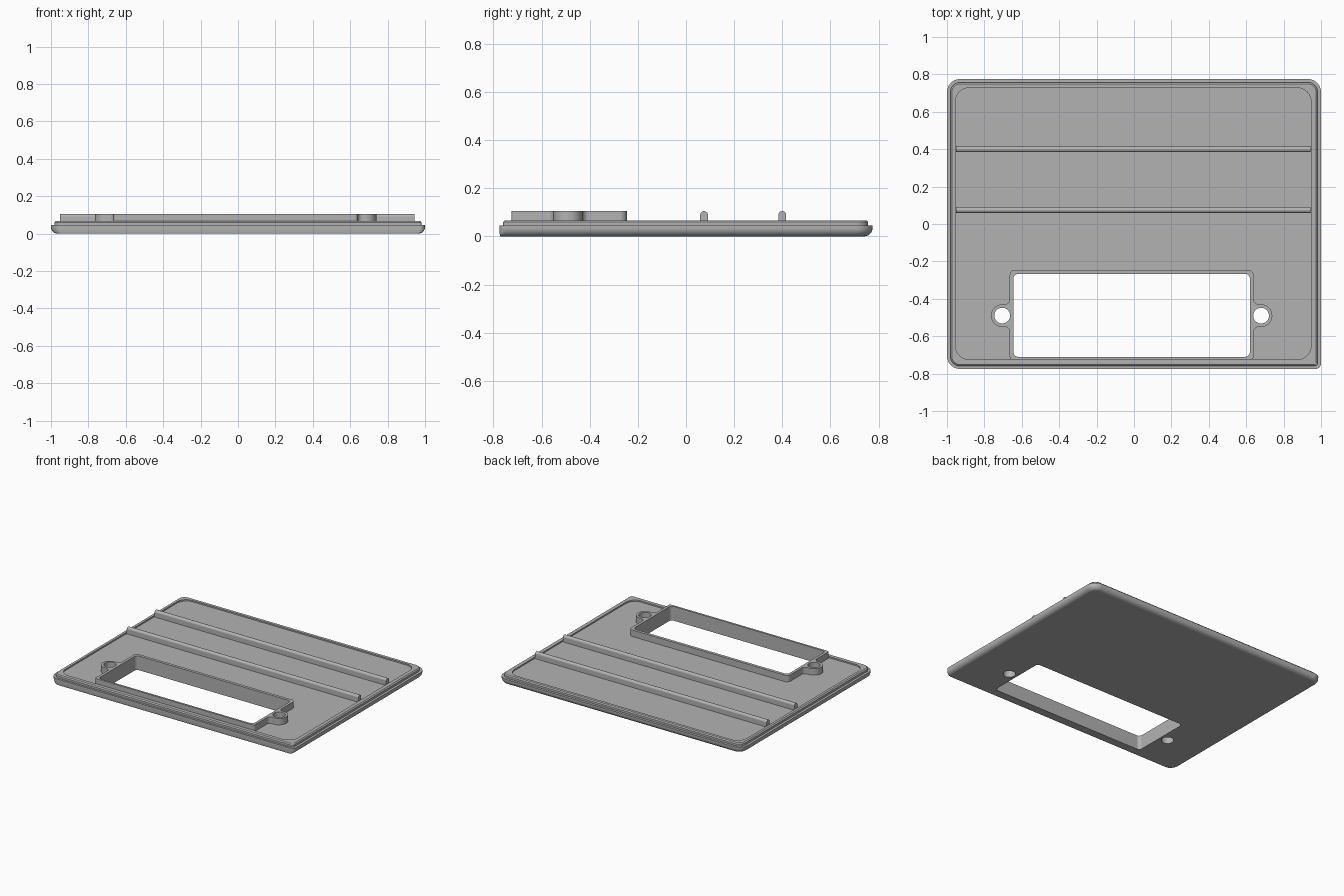
import bpy, bmesh, math
from mathutils import Vector

if "Cube" in bpy.data.objects:
    bpy.data.objects.remove(bpy.data.objects["Cube"])

grey = bpy.data.materials.new("light grey plastic")
grey.use_nodes = True
grey.diffuse_color = (0.45, 0.45, 0.45, 1)
grey.node_tree.nodes["Principled BSDF"].inputs["Base Color"].default_value = (0.45, 0.45, 0.45, 1)


def fillet(corners, steps=8):
    """Round each (x, y, radius) corner of a polygon, convex or concave."""
    out = []
    for i, (x, y, r) in enumerate(corners):
        p = Vector((x, y))
        a = (Vector(corners[i - 1][:2]) - p).normalized()
        b = (Vector(corners[(i + 1) % len(corners)][:2]) - p).normalized()
        half = a.angle(b) / 2
        centre = p + (a + b).normalized() * (r / math.sin(half))
        start = p + a * (r / math.tan(half)) - centre
        end = p + b * (r / math.tan(half)) - centre
        sweep = start.angle_signed(end)
        for k in range(steps + 1):
            t = -sweep * k / steps
            c, s = math.cos(t), math.sin(t)
            out.append((centre.x + start.x * c - start.y * s,
                        centre.y + start.x * s + start.y * c))
    return out


def rect(x0, x1, y0, y1, radii):
    """Rounded rectangle; radii run front left, front right, back right, back left."""
    pts = [(x0, y0), (x1, y0), (x1, y1), (x0, y1)]
    return fillet([(*p, r) for p, r in zip(pts, radii)])


def loft(name, rings):
    """Skin a stack of matching rings of 3D points and cap both ends."""
    bm = bmesh.new()
    loops = [[bm.verts.new(p) for p in ring] for ring in rings]
    n = len(loops[0])
    for lo, hi in zip(loops, loops[1:]):
        for i in range(n):
            j = (i + 1) % n
            bm.faces.new((lo[i], lo[j], hi[j], hi[i]))
    bm.faces.new(loops[0][::-1])
    bm.faces.new(loops[-1])
    bmesh.ops.recalc_face_normals(bm, faces=bm.faces)
    mesh = bpy.data.meshes.new(name)
    bm.to_mesh(mesh)
    bm.free()
    obj = bpy.data.objects.new(name, mesh)
    mesh.materials.append(grey)
    bpy.context.collection.objects.link(obj)
    return obj


def level(points, z):
    return [(x, y, z) for x, y in points]


def prism(name, points, z0, z1):
    return loft(name, [level(points, z0), level(points, z1)])


def activate(obj):
    bpy.ops.object.select_all(action="DESELECT")
    obj.select_set(True)
    bpy.context.view_layer.objects.active = obj


# Panel: rounded under-edge on three sides, stepped lip, shallow pocket
def panel_ring(z, inset, front):
    radii = [max(r - inset, 0.015) for r in (0.07, 0.03, 0.07, 0.07)]
    return level(rect(-1 + inset, 1 - inset, -0.775 + front, 0.775 - inset, radii), z)


R = 0.035
rings = []
for k in range(7):
    a = math.pi / 2 * k / 6
    rings.append(panel_ring(R * (1 - math.cos(a)), R * (1 - math.sin(a)), 0.004 * (1 - math.sin(a))))
rings += [panel_ring(0.045, 0, 0), panel_ring(0.045, 0.018, 0.015)]
rings += [panel_ring(0.06, 0.018, 0.015), panel_ring(0.067, 0.026, 0.023)]
for z in (0.067, 0.057):
    rings.append(level(rect(-0.955, 0.947, -0.725, 0.728, [0.075] * 4), z))
panel = loft("panel", rings)

# Window surround with a screw boss on each side
CX, CY = -0.0125, -0.49
WX, NECK, BOSS = 0.652, 0.06, 0.752
right = [(WX, -0.725, 0.015), (WX, CY - NECK, 0.028), (BOSS, CY - NECK, 0.059),
         (BOSS, CY + NECK, 0.059), (WX, CY + NECK, 0.028), (WX, -0.245, 0.03)]
left = [(-x, y, r) for x, y, r in reversed(right)]
surround = prism("window_surround", [(x + CX, y) for x, y in fillet(right + left)], 0.05, 0.105)

# Openings through panel and surround
cutters = [prism("window_cutter", rect(CX - 0.632, CX + 0.632, -0.71, -0.267, [0.025] * 4), -0.1, 0.2)]
for side in (-1, 1):
    hx = CX + side * 0.692
    circle = [(hx + 0.042 * math.cos(math.tau * i / 40), CY + 0.042 * math.sin(math.tau * i / 40))
              for i in range(40)]
    cutters.append(prism("screw_hole_cutter", circle, -0.1, 0.2))
for obj in (panel, surround):
    activate(obj)
    for cutter in cutters:
        cut = obj.modifiers.new("opening", "BOOLEAN")
        cut.operation, cut.solver, cut.object = "DIFFERENCE", "EXACT", cutter
        bpy.ops.object.modifier_apply(modifier=cut.name)
for cutter in cutters:
    bpy.data.objects.remove(cutter)

# Two cross ribs with rounded tops
ribs = []
for name, y in (("front_rib", 0.075), ("back_rib", 0.4)):
    section = rect(y - 0.016, y + 0.016, 0.05, 0.105, (0.001, 0.001, 0.0155, 0.0155))
    ribs.append(loft(name, [[(x, u, v) for u, v in section] for x in (-0.952, 0.944)]))

# Smooth the curves, keep the edges crisp
for obj in [panel, surround] + ribs:
    activate(obj)
    bpy.ops.object.shade_smooth_by_angle(angle=math.radians(30))
    weighted = obj.modifiers.new("flat_face_normals", "WEIGHTED_NORMAL")
    weighted.keep_sharp = True
